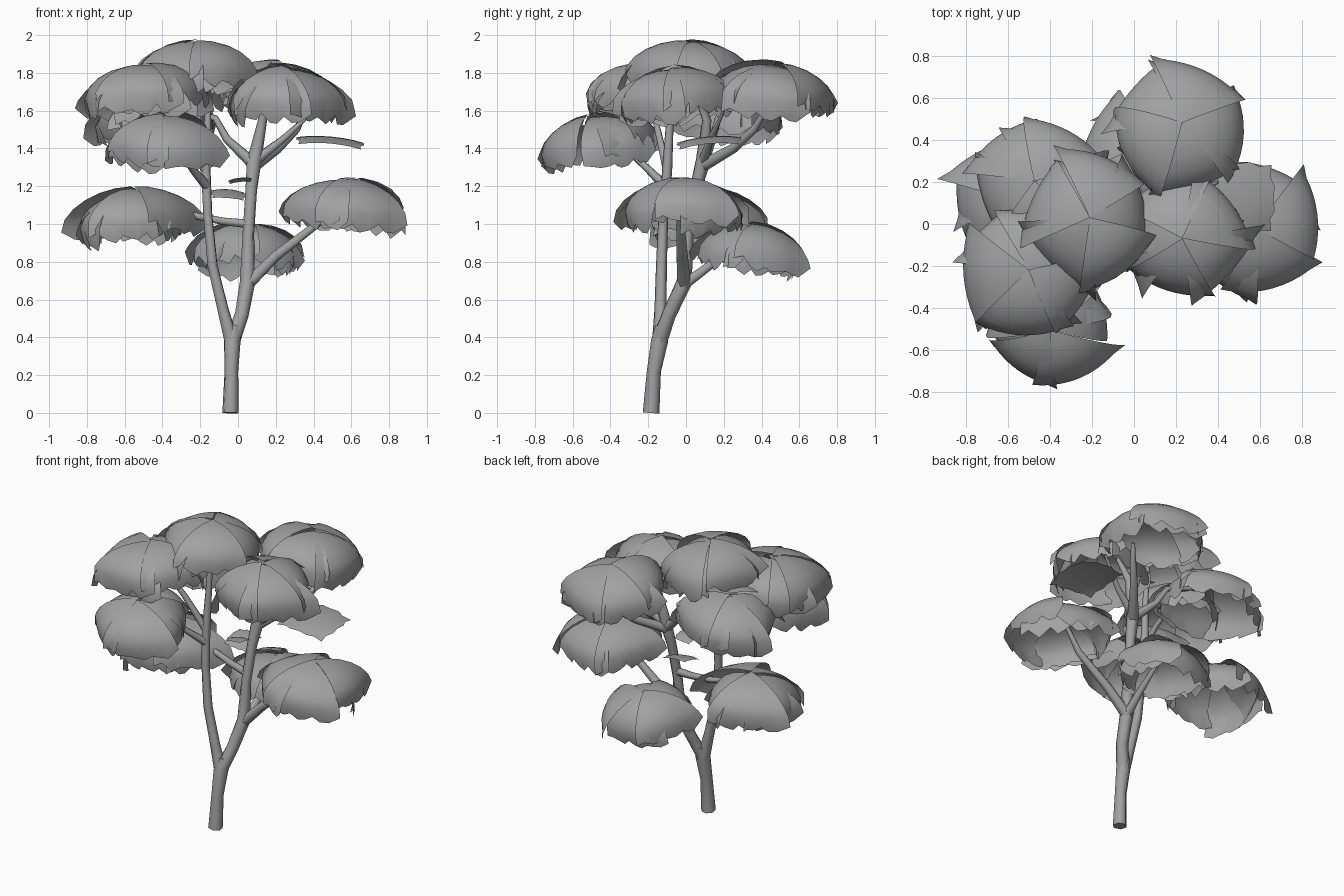
import bpy, math, random
from mathutils import Vector, Matrix

if "Cube" in bpy.data.objects:
    bpy.data.objects.remove(bpy.data.objects["Cube"])

random.seed(5)
grey = bpy.data.materials.new("dark_grey")
grey.diffuse_color = (0.36, 0.36, 0.36, 1)
grey.use_nodes = True
grey.node_tree.nodes["Principled BSDF"].inputs["Base Color"].default_value = grey.diffuse_color


def make_mesh(name, verts, faces):
    me = bpy.data.meshes.new(name)
    me.from_pydata([tuple(v) for v in verts], [], faces)
    me.polygons.foreach_set("use_smooth", [True] * len(me.polygons))
    me.materials.append(grey)
    ob = bpy.data.objects.new(name, me)
    bpy.context.collection.objects.link(ob)
    return ob


def grid_faces(start, cols, rows):
    return [(start + r * cols + c, start + (r + 1) * cols + c,
             start + (r + 1) * cols + c + 1, start + r * cols + c + 1)
            for r in range(rows - 1) for c in range(cols - 1)]


def branch(name, pts):
    """Tapered round limb through (x, y, z, radius) points."""
    cu = bpy.data.curves.new(name, 'CURVE')
    cu.dimensions = '3D'
    cu.bevel_depth = 1.0
    cu.bevel_resolution = 1
    cu.use_fill_caps = True
    cu.materials.append(grey)
    sp = cu.splines.new('POLY')
    sp.points.add(len(pts) - 1)
    for p, (x, y, z, r) in zip(sp.points, pts):
        p.co = (x, y, z, 1)
        p.radius = r
    sp.use_smooth = True
    ob = bpy.data.objects.new(name, cu)
    bpy.context.collection.objects.link(ob)


def leaf_clump(name, x, y, top, R=0.31, tilt=(0, 0)):
    """Hollow dome of overlapping squarish leaf cards with ragged hems."""
    H, cols, rows, petals = 0.205, 11, 7, 5
    verts, faces = [], []
    turn = random.uniform(0, 6.28)
    for i in range(petals + 2):
        inner = i >= petals                      # two shorter cards underneath
        a0 = turn + i * math.tau / petals + random.uniform(-.2, .2)
        if inner:
            a0 += (i - petals) * 1.9 + 0.6
        half = math.radians(random.uniform(41, 47))
        grow = 0.84 if inner else random.uniform(0.92, 0.99)
        skew = random.choice((-0.04, 0.04, 0.08))    # shingled overlap
        square = random.uniform(0.4, 0.8)            # straight-edged outline
        lift = random.uniform(-0.02, 0.015) - (0.03 if inner else 0)
        pitch = Matrix.Rotation(random.uniform(-.15, .08), 3,
                                Vector((-math.sin(a0), math.cos(a0), 0)))
        start = len(verts)
        reach = random.uniform(107, 117)
        hem = [math.radians(reach + random.uniform(-5, 4) - (9 if c % 3 == 1 else 0)
                            - 8 * (2 * c / (cols - 1) - 1) ** 4) for c in range(cols)]
        for r in range(rows):
            v = r / (rows - 1)
            for c in range(cols):
                u = 2 * c / (cols - 1) - 1
                phi = v * (hem[c] if r == rows - 1 else math.radians(102 - 6 * u ** 4))
                s = grow * (1 + skew * u * v)
                a = a0 + u * half
                rad = R * s * math.sin(phi) * math.cos(u * half) ** (-square * v)
                p = Vector((rad * math.cos(a), rad * math.sin(a),
                            H * s * (math.cos(phi) - 1) + lift))
                verts.append(pitch @ p)
        faces += grid_faces(start, cols, rows)
    M = (Matrix.Translation((x, y, top - 0.15))
         @ Matrix.Rotation(math.radians(tilt[0]), 4, 'X')
         @ Matrix.Rotation(math.radians(tilt[1]), 4, 'Y')
         @ Matrix.Translation((0, 0, 0.15)))
    make_mesh(name, [M @ v for v in verts], faces)


def leaf_card(name, loc, sx, sy, pitch, roll):
    """Single loose leaf spray, gently arched with a ragged rim."""
    n, verts = 7, []
    R = (Matrix.Rotation(math.radians(pitch), 3, 'Y')
         @ Matrix.Rotation(math.radians(roll), 3, 'X'))
    for r in range(n):
        for c in range(n):
            u, v = 2 * c / (n - 1) - 1, 2 * r / (n - 1) - 1
            k = 1 - 0.08 * ((r + c) % 2) if max(abs(u), abs(v)) > .99 else 1
            k *= 1 - 0.12 * abs(u * v)
            p = Vector((u * k * sx / 2, v * k * sy / 2, -0.05 * sx * (u * u + v * v)))
            verts.append(R @ p + Vector(loc))
    make_mesh(name, verts, grid_faces(0, n, n))


# Trunk and the two main stems
branch("trunk", [(-.04, -.185, 0, .045), (-.035, -.17, .22, .038),
                 (-.03, -.14, .38, .046), (-.025, -.125, .46, .038)])
branch("left_stem", [(-.035, -.14, .38, .04), (-.08, -.135, .55, .032),
                     (-.135, -.13, .78, .029), (-.16, -.12, 1.05, .026),
                     (-.17, -.1, 1.28, .027), (-.16, -.085, 1.55, .02),
                     (-.16, -.06, 1.84, .012)])
branch("right_stem", [(-.03, -.14, .38, .042), (.02, -.09, .52, .038),
                      (.05, -.01, .69, .042), (.055, .01, .95, .032),
                      (.07, .05, 1.18, .032), (.085, .09, 1.33, .04),
                      (.13, .11, 1.55, .025), (.17, .04, 1.74, .014)])

# Side branches feeding the clumps
branch("low_right_branch", [(.05, -.01, .68, .036), (.2, -.02, .83, .03),
                            (.42, -.03, 1.0, .022), (.54, -.02, 1.16, .012)])
branch("low_back_branch", [(.05, -.01, .68, .032), (.06, .14, .79, .024),
                           (.06, .31, .92, .012)])
branch("low_left_branch", [(.055, .02, 1.0, .026), (-.08, .05, 1.015, .022),
                           (-.26, .09, 1.05, .02), (-.52, .11, 1.12, .01)])
branch("front_branch", [(-.165, -.11, 1.2, .026), (-.24, -.2, 1.29, .02),
                        (-.37, -.42, 1.49, .01)])
branch("upper_left_branch", [(-.17, -.1, 1.28, .024), (-.3, -.15, 1.5, .018),
                             (-.47, -.21, 1.74, .01)])
branch("upper_back_branch", [(.085, .09, 1.31, .034), (.21, .25, 1.4, .026),
                             (.31, .36, 1.5, .02), (.36, .42, 1.6, .012)])
branch("upper_right_twig", [(.085, .09, 1.33, .03), (.24, .13, 1.45, .02),
                            (.4, .2, 1.6, .008)])
branch("back_left_branch", [(.08, .09, 1.32, .034), (-.06, .14, 1.45, .022),
                            (-.12, .17, 1.56, .018), (-.38, .22, 1.64, .009)])

# Foliage clumps: name, x, y, top height, radius, tilt in degrees about x and y
for args in (("crown_clump", -.22, .03, 1.97, .30, (0, 4)),
             ("upper_front_clump", .23, -.06, 1.83, .295, (3, 0)),
             ("upper_back_clump", .22, .46, 1.85, .305, (-8, 3)),
             ("upper_left_clump", -.50, -.21, 1.84, .315, (3, 0)),
             ("mid_front_clump", -.40, -.47, 1.58, .29, (13, 0)),
             ("mid_back_left_clump", -.46, .19, 1.73, .305, (-5, -5)),
             ("low_left_clump", -.57, .11, 1.19, .305, (0, 0)),
             ("low_right_clump", .57, -.02, 1.24, .315, (0, 4)),
             ("low_back_clump", .05, .35, 1.01, .265, (-11, 0))):
    leaf_clump(*args)

# Loose leaf sprays
leaf_card("right_leaf_spray", (.49, .12, 1.46), .38, .36, 5, 5)
leaf_card("inner_leaf_spray", (-.05, .12, 1.17), .19, .19, 5, 15)
leaf_card("small_leaf_spray", (.01, -.02, 1.24), .13, .13, -6, -10)
